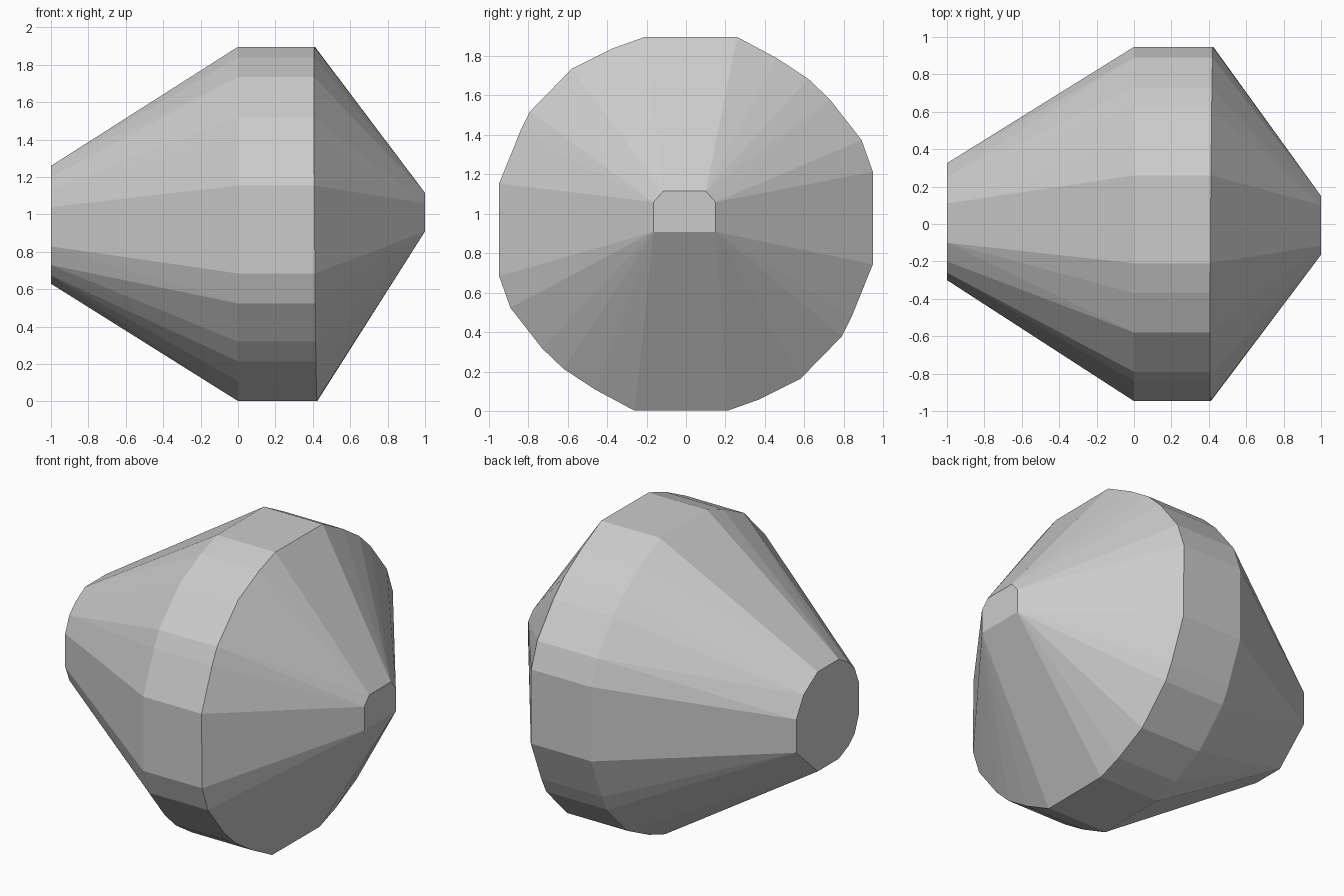
import bpy, bmesh, math

if "Cube" in bpy.data.objects:
    bpy.data.objects.remove(bpy.data.objects["Cube"])

# Cross-sections as (y, z offset from the axis)
AXIS_Z = 0.949
half_rim = [(.26, .947), (.46, .84), (.62, .735), (.73, .63), (.89, .425), (.947, .265),
            (.947, -.205), (.84, -.47), (.79, -.57), (.58, -.785), (.37, -.89), (.21, -.947)]
rim = half_rim + [(-y, -z) for y, z in half_rim]      # half-turn symmetry
wide_end = [(-.10, .31), (.11, .31), (.25, .22), (.325, .09), (.325, -.12), (.11, -.32),
            (-.10, -.32), (-.20, -.275), (-.26, -.22), (-.30, -.12), (-.30, .09),
            (-.26, .19), (-.20, .25)]
narrow_end = [(-.165, -.04), (.15, -.04), (.15, .11), (.10, .166), (-.115, .166), (-.165, .11)]

# Stations along x, with a slight lean on the sharp shoulder
points = []
for section, x, lean in ((wide_end, -1, 0), (rim, 0, 0), (rim, .416, .007), (narrow_end, 1, 0)):
    points += [(x + lean * (y - z), y, z + AXIS_Z) for y, z in section]

# Faceted body: skin the sections, merge flat triangles into clean facets
bm = bmesh.new()
for p in points:
    bm.verts.new(p)
hull = bmesh.ops.convex_hull(bm, input=bm.verts[:])
loose = [v for v in bm.verts if not v.link_faces]
bmesh.ops.delete(bm, geom=loose, context='VERTS')
bmesh.ops.dissolve_limit(bm, angle_limit=math.radians(0.8), verts=bm.verts[:], edges=bm.edges[:])
bmesh.ops.recalc_face_normals(bm, faces=bm.faces[:])
mesh = bpy.data.meshes.new("faceted_body")
bm.to_mesh(mesh)
bm.free()

grey = bpy.data.materials.new("light_grey")
grey.diffuse_color = (.6, .6, .6, 1)
grey.use_nodes = True
grey.node_tree.nodes["Principled BSDF"].inputs["Base Color"].default_value = grey.diffuse_color
mesh.materials.append(grey)
body = bpy.data.objects.new("faceted_body", mesh)
bpy.context.collection.objects.link(body)
